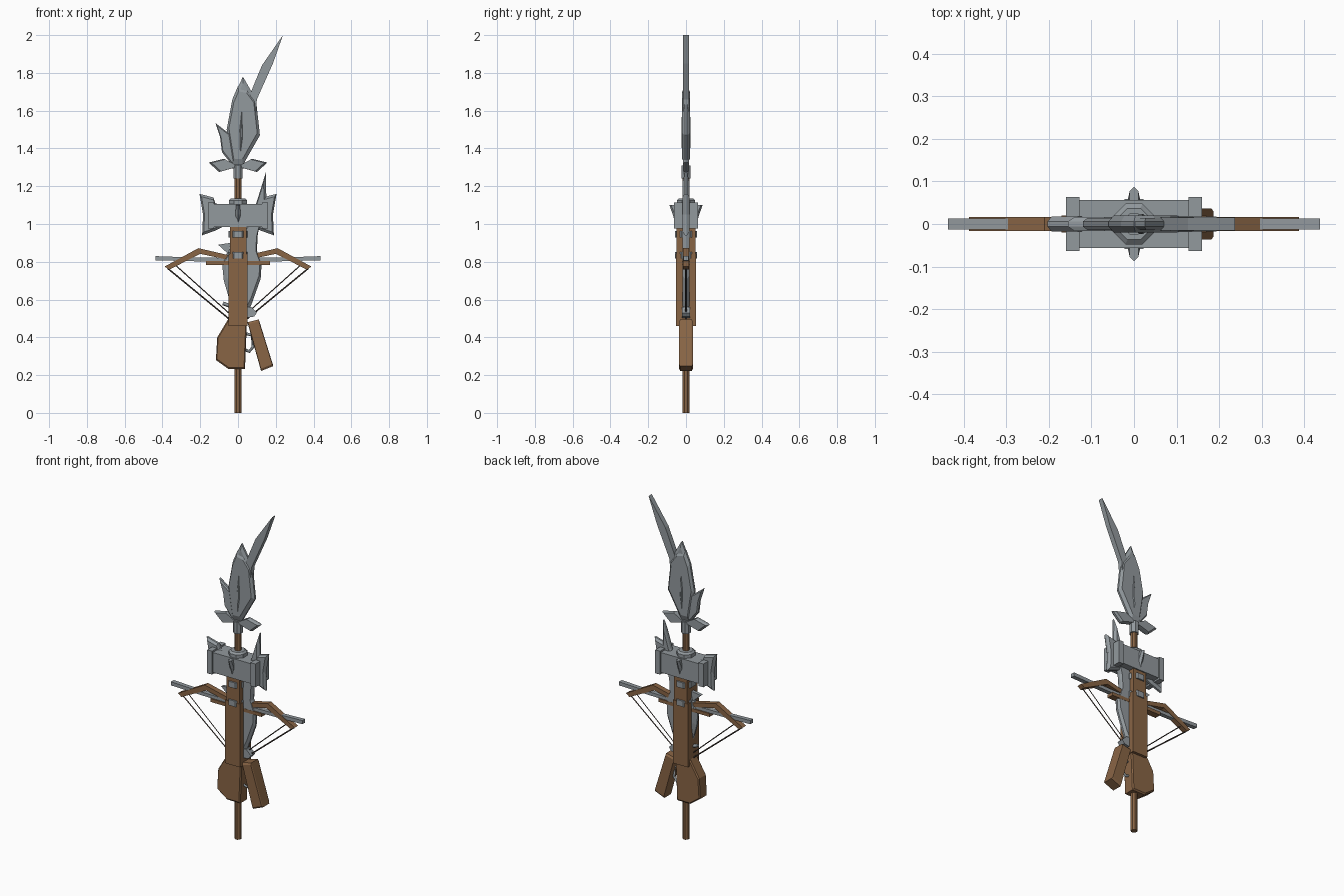
import bpy, bmesh, math
from mathutils import Vector

if "Cube" in bpy.data.objects:
    bpy.data.objects.remove(bpy.data.objects["Cube"])


def material(name, rgb):
    m = bpy.data.materials.new(name)
    m.diffuse_color = (*rgb, 1)
    m.use_nodes = True
    m.node_tree.nodes["Principled BSDF"].inputs["Base Color"].default_value = m.diffuse_color
    return m


WOOD = material("wood", (0.25, 0.13, 0.06))
STEEL = material("steel", (0.29, 0.32, 0.34))
DARK = material("cord", (0.08, 0.06, 0.05))


def finish(name, bm, mat):
    bmesh.ops.recalc_face_normals(bm, faces=bm.faces)
    me = bpy.data.meshes.new(name)
    bm.to_mesh(me)
    bm.free()
    me.materials.append(mat)
    ob = bpy.data.objects.new(name, me)
    bpy.context.collection.objects.link(ob)
    return ob


def plate(name, pts, t, mat=STEEL, edge=None, inset=0.8):
    """Outline in xz, half thickness t; optional thinner rim of half thickness edge."""
    bm = bmesh.new()
    c = sum((Vector(p) for p in pts), Vector((0, 0))) / len(pts)
    layers = [(-t, 1), (t, 1)]
    if edge is not None:
        layers = [(-t, inset), (-edge, 1), (edge, 1), (t, inset)]
    rings = [[bm.verts.new((c.x + (x - c.x) * s, y, c.y + (z - c.y) * s)) for x, z in pts]
             for y, s in layers]
    n = len(pts)
    for a, b in zip(rings, rings[1:]):
        for i in range(n):
            bm.faces.new((a[i], a[(i + 1) % n], b[(i + 1) % n], b[i]))
    bm.faces.new(rings[0])
    bm.faces.new(rings[-1])
    return finish(name, bm, mat)


def box(name, x0, x1, hy, z0, z1, mat=STEEL):
    return plate(name, [(x0, z0), (x1, z0), (x1, z1), (x0, z1)], hy, mat)


def lathe(name, rows, sides, mat=STEEL, turn=0.5):
    """Faceted column from (rx, ry, z) rows."""
    bm = bmesh.new()
    rings = []
    for rx, ry, z in rows:
        ang = [2 * math.pi * (i + turn) / sides for i in range(sides)]
        rings.append([bm.verts.new((rx * math.cos(a), ry * math.sin(a), z)) for a in ang])
    for a, b in zip(rings, rings[1:]):
        for i in range(sides):
            bm.faces.new((a[i], a[(i + 1) % sides], b[(i + 1) % sides], b[i]))
    bm.faces.new(rings[0])
    bm.faces.new(rings[-1])
    return finish(name, bm, mat)


def rod(name, pts, r, mat=STEEL, res=0):
    cu = bpy.data.curves.new(name, 'CURVE')
    cu.dimensions = '3D'
    cu.bevel_depth = r
    cu.bevel_resolution = res
    cu.use_fill_caps = True
    sp = cu.splines.new('POLY')
    sp.points.add(len(pts) - 1)
    for p, q in zip(sp.points, pts):
        p.co = (*q, 1)
    cu.materials.append(mat)
    ob = bpy.data.objects.new(name, cu)
    bpy.context.collection.objects.link(ob)
    return ob


# Glaive: pole, socket, guard wings, blades
lathe("glaive_pole", [(.019, .019, 0), (.019, .019, 1.26)], 8, WOOD)
lathe("glaive_socket", [(.027, .027, 1.24), (.027, .027, 1.31)], 8)
plate("glaive_guard", [(-.155, 1.325), (-.10, 1.275), (-.03, 1.295), (.03, 1.295), (.10, 1.275),
                       (.155, 1.325), (.075, 1.345), (.02, 1.315), (-.02, 1.315), (-.075, 1.345)],
      .017, edge=.006, inset=.9)
plate("glaive_long_blade", [(.03, 1.45), (.09, 1.55), (.10, 1.66), (.185, 1.85), (.238, 2.0),
                            (.127, 1.84), (.085, 1.74), (.03, 1.60)], .015)
plate("glaive_rear_leaf", [(-.02, 1.45), (.08, 1.47), (.095, 1.66), (.026, 1.78), (-.02, 1.68)],
      .014, edge=.006)
plate("glaive_front_leaf", [(-.03, 1.31), (.025, 1.31), (.116, 1.47), (.095, 1.66), (.05, 1.72),
                            (0, 1.73), (-.03, 1.66), (-.06, 1.50)], .02, edge=.006, inset=.85)
plate("glaive_side_barb", [(-.03, 1.31), (.02, 1.35), (0, 1.5), (-.055, 1.485), (-.12, 1.535),
                           (-.095, 1.46), (-.085, 1.38)], .014, edge=.006, inset=.85)
plate("glaive_rib", [(.012, 1.36), (.026, 1.46), (.02, 1.61), (.008, 1.5)], .024, edge=.019, inset=.5)

# Hammer: handle, bands, head, spikes
box("hammer_handle", -.05, .05, .053, .46, .84, WOOD)
box("hammer_upper_handle", -.043, .045, .05, .84, .99, WOOD)
for i, z in enumerate((.835, .945)):
    lathe(f"hammer_band_{i}", [(.055, .064, z - .017), (.055, .064, z + .017)], 8)
box("hammer_head", -.135, .135, .057, .985, 1.105)
for s in (-1, 1):
    x0, x1 = sorted((s * .128, s * .16))
    box("hammer_face", x0, x1, .064, .975, 1.115)
lathe("hammer_cap", [(.052, .052, 1.095), (.052, .052, 1.125), (.04, .04, 1.135)], 8)
for s in (-1, 1):
    bm = bmesh.new()
    rows = [(.004, .055, 1.0), (.014, .07, 1.05), (.010, .088, 1.10)]
    a = [[bm.verts.new((sx * w, s * y, z)) for sx, y in ((-1, .05), (-1, d - .01), (0, d), (1, d - .01), (1, .05))]
         for w, d, z in rows]
    for p, q in zip(a, a[1:]):
        for i in range(5):
            bm.faces.new((p[i], p[(i + 1) % 5], q[(i + 1) % 5], q[i]))
    bm.faces.new(a[0])
    bm.faces.new(a[-1])
    finish("hammer_spike", bm, STEEL)

# Double axe blades behind the hammer
for s in (-1, 1):
    plate("axe_blade", [(s * .05, 1.09), (s * .12, 1.11), (s * .13, 1.14), (s * .204, 1.16), (s * .185, 1.05),
                        (s * .19, .94), (s * .12, .965), (s * .05, 1.0)], .018, edge=.006, inset=.85)

# Sword blade with broad base
plate("sword_blade", [(.045, .52), (.07, .57), (.12, .71), (.125, .79), (.10, .86), (.105, .95),
                      (.15, 1.13), (.148, 1.275), (.10, 1.12), (.05, 1.0), (-.05, .86), (-.085, .80),
                      (-.075, .70), (-.04, .58)], .019, edge=.006, inset=.87)
plate("sword_barb", [(-.05, .84), (-.105, .89), (-.075, .895), (-.04, .90)], .01)

# Bow arms, steel bar and strings, mirrored
for s in (-1, 1):
    plate("bow_limb", [(s * .05, .81), (s * .20, .842), (s * .365, .758), (s * .388, .775),
                       (s * .21, .872), (s * .05, .835)], .016, WOOD)
    plate("steel_bar", [(0, .80), (s * .25, .803), (s * .437, .808), (s * .437, .83),
                        (s * .25, .823), (0, .82)], .013)
    box("bow_brace", *sorted((0, s * .17)), .02, .783, .803, WOOD)
    rod("bow_string", [(s * .372, 0, .765), (s * .05, 0, .50)], .004, DARK)
    rod("bow_string_inner", [(s * .34, 0, .79), (s * .05, 0, .53)], .003, DARK)

# Stock, grip and trigger
plate("shoulder_stock", [(-.05, .50), (-.11, .40), (-.117, .28), (-.05, .232), (.037, .232), (.047, .48)],
      .037, WOOD, edge=.03, inset=.93)
plate("side_grip", [(.05, .48), (.11, .495), (.187, .248), (.122, .222)], .037, WOOD, edge=.03, inset=.92)
rod("trigger_guard", [(.04, 0, .42), (.075, 0, .41), (.08, 0, .35), (.06, 0, .325), (.035, 0, .335)], .008)
plate("string_catch", [(.03, .50), (.085, .51), (.10, .53), (.07, .56), (.04, .56)], .02)
rod("catch_lever", [(-.08, 0, .58), (0, 0, .55), (.08, 0, .54)], .01)
